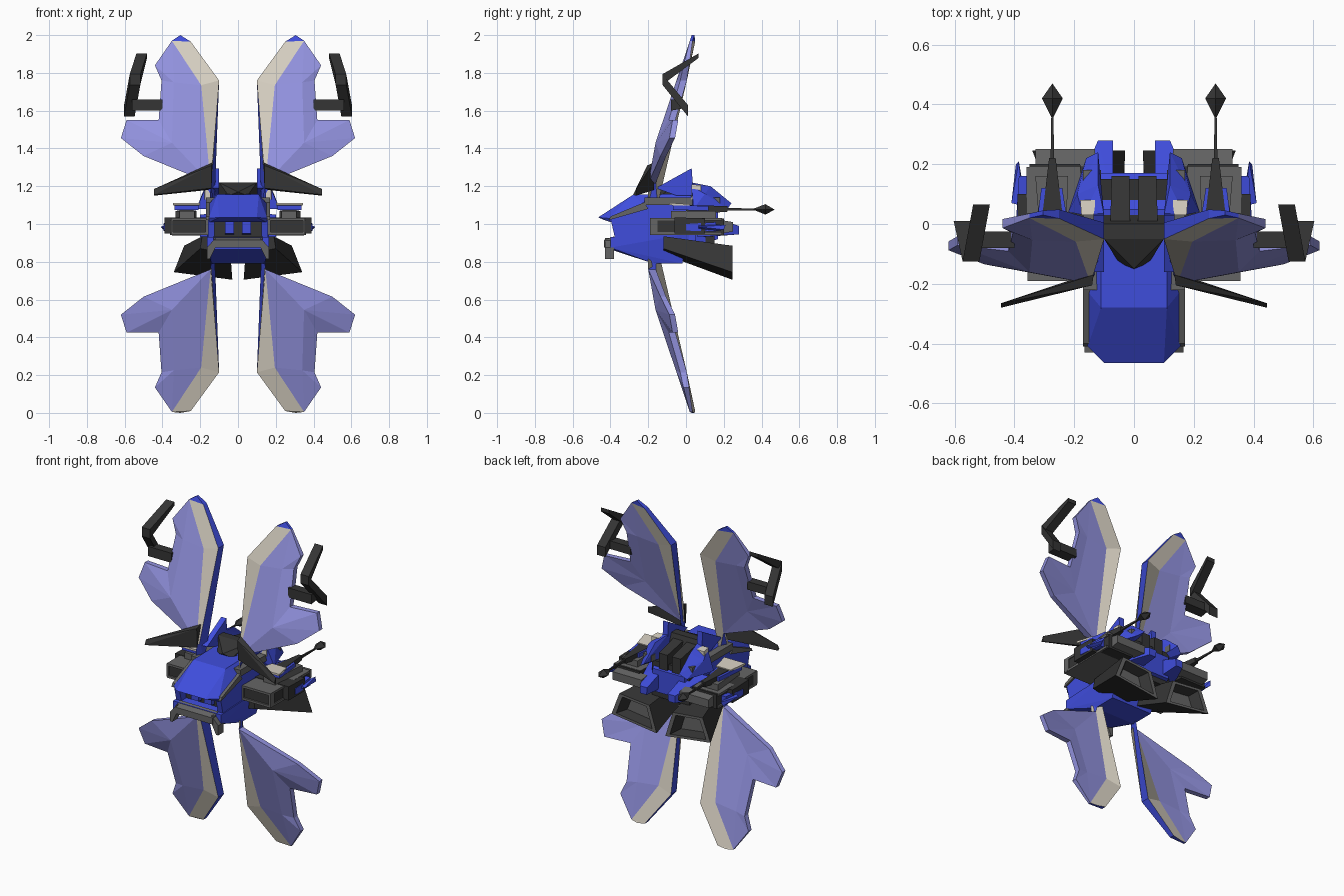
import bpy, bmesh, math
from mathutils import Vector


def material(name, rgb):
    m = bpy.data.materials.new(name)
    m.diffuse_color = (*rgb, 1)
    return m


BLUE = material("blue", (0.05, 0.075, 0.72))
LAV = material("lavender", (0.29, 0.29, 0.74))
TAN = material("bone", (0.68, 0.63, 0.54))
DARK = material("charcoal", (0.035, 0.035, 0.035))
GREY = material("grey", (0.13, 0.13, 0.13))


def finish(name, bm, mats, pair):
    bmesh.ops.recalc_face_normals(bm, faces=bm.faces)
    me = bpy.data.meshes.new(name)
    bm.to_mesh(me)
    bm.free()
    for m in mats:
        me.materials.append(m)
    ob = bpy.data.objects.new(name, me)
    bpy.context.collection.objects.link(ob)
    if pair:
        mod = ob.modifiers.new("mirror", 'MIRROR')
        mod.use_mirror_merge = False
    return ob


def solid(name, mat, pts, pair=True):
    """Convex block; pair=True gives a left and right copy, False one symmetric block."""
    bm = bmesh.new()
    pts = list(pts)
    if not pair:
        pts += [(-x, y, z) for x, y, z in pts]
    for p in pts:
        bm.verts.new(p)
    r = bmesh.ops.convex_hull(bm, input=bm.verts)
    bmesh.ops.delete(bm, geom=[v for v in bm.verts if not v.link_faces], context='VERTS')
    bmesh.ops.dissolve_limit(bm, angle_limit=0.02, verts=bm.verts, edges=bm.edges)
    return finish(name, bm, [mat], pair)


def taper(name, mat, y0, a, y1, b, pair=True):
    """Block between rectangle a at y0 and b at y1, each (x0, x1, z0, z1)."""
    return solid(name, mat, [(x, y, z) for y, r in ((y0, a), (y1, b))
                             for x in r[:2] for z in r[2:]], pair)


# ---- wings: x, z, extra y, thickness ----
WING = dict(
    T0=(.125, 1.10, 0, .05), T1=(.10, 1.76, 0, .055), T2=(.25, 1.965, 0, .03),
    P=(.305, 2.0, 0, .015), S0=(.145, 1.215, 0, .04), S1=(.195, 1.735, 0, .05),
    S2=(.35, 1.97, 0, .015), O1=(.44, 1.84, .01, .03), O2=(.405, 1.76, .02, .035),
    O3=(.42, 1.55, .03, .035), O4=(.59, 1.55, .05, .03), O5=(.62, 1.455, .065, .03),
    O6=(.50, 1.36, .05, .03), R1=(.35, 1.43, 0, .06), R2=(.34, 1.75, 0, .05))
PANELS = ["T0 T1 S1 S0", "T1 T2 S2 S1", "T2 P S2", "S0 S1 R2 R1", "S1 S2 R2", "S2 O1 R2",
          "O1 O2 R2", "O2 O3 R1 R2", "O3 O4 R1", "O4 O5 R1", "O5 O6 R1", "O6 S0 R1"]


def wing(name, upper):
    bm = bmesh.new()
    front, back = {}, {}
    for k, (x, z, dy, t) in WING.items():
        y = max(-.2, -.2 + .336 * (z - 1.315)) + dy
        z = z if upper else max(0, 1.975 - z)
        inner = .025 if k == "T0" else 0
        front[k] = bm.verts.new((x + inner, y, z))
        back[k] = bm.verts.new((x, y + t, z))
    border = {}
    for i, p in enumerate(PANELS):
        ks = p.split()
        mat = 0 if i > 2 else (2 if i == 2 and upper else 1)
        bm.faces.new([front[k] for k in ks]).material_index = mat
        bm.faces.new([back[k] for k in reversed(ks)]).material_index = mat
        for a, b in zip(ks, ks[1:] + ks[:1]):
            if (b, a) in border:
                del border[(b, a)]
            else:
                border[(a, b)] = mat
    # rim: blue along the inner strip, lavender elsewhere
    for (a, b), mat in border.items():
        f = bm.faces.new([front[a], front[b], back[b], back[a]])
        f.material_index = 2 if mat else 0
    finish(name, bm, [LAV, TAN, BLUE], True)


wing("upper_wing", True)
wing("lower_wing", False)

# ---- hooked blades on the upper wings ----
path = [(.51, .065, 1.89, .012), (.545, -.125, 1.765, .028), (.575, .01, 1.60, .03)]
for n, (a, b) in enumerate(zip(path, path[1:])):
    solid(f"hook_blade_{n + 1}", DARK,
          [(x + s * .028, y, z + t * w) for x, y, z, w in (a, b) for s in (-1, 1) for t in (-1, 1)])
taper("hook_stub", DARK, -.08, (.40, .56, 1.60, 1.66), -.025, (.40, .56, 1.61, 1.66))

# ---- nose hood and lower hull ----
solid("nose_hood", BLUE, [(.10, -.465, 1.035), (.11, -.28, 1.155), (.11, .02, 1.16),
                          (.155, -.41, 1.03), (.16, -.22, 1.10), (.16, .05, 1.10),
                          (.16, .05, 1.02), (.10, -.43, 1.02), (.15, -.40, 1.01)], False)
solid("lower_hull", BLUE, [(.14, -.40, .865), (.14, -.17, .79), (.14, -.02, .79),
                           (.165, -.40, .93), (.165, .02, .95), (.165, -.40, .875)], False)
solid("cheek", BLUE, [(x, y, z) for x in (.125, .16) for y, z in
                      ((-.40, 1.03), (-.37, .90), (.05, .90), (.05, 1.08), (-.25, 1.09))])
taper("mouth_core", DARK, -.33, (-.13, .13, .90, 1.04), .15, (-.13, .13, .88, 1.10), False)
taper("mouth_block", BLUE, -.36, (.02, .07, .95, 1.01), -.30, (.02, .07, .94, 1.02))
taper("jaw_lip", GREY, -.435, (0, .13, .875, .915), -.38, (0, .13, .885, .935), False)
solid("jaw_lip_end", GREY, [(x, y, z) for y in (-.43, -.38) for x, z in
                            ((.12, .875), (.12, .925), (.165, .875), (.165, .815), (.15, .815))])
solid("hood_rail", GREY, [(x, y, z) for x in (.135, .17) for y, z in
                          ((-.41, 1.02), (-.40, 1.04), (-.22, 1.115), (-.2, 1.08))])
taper("hood_rail_rear", GREY, -.22, (.115, .17, 1.10, 1.14), .18, (.11, .17, 1.10, 1.14))

# ---- spine and rear body ----
solid("spine_cap", DARK, [(0, -.15, 1.17), (.10, 0, 1.22), (.10, -.05, 1.22), (0, -.03, 1.19),
                          (.115, 0, 1.14), (.05, -.13, 1.15), (.10, .03, 1.14)], False)
taper("spine_block", DARK, -.02, (.012, .08, 1.05, 1.20), .16, (.015, .075, 1.02, 1.16))
taper("rear_body", BLUE, 0, (-.16, .16, .87, 1.12), .17, (-.11, .11, .92, 1.06), False)
solid("dorsal_fin", BLUE, [(x, y, z) for x in (.10, .135) for y, z in
                           ((-.16, 1.19), (.03, 1.295), (.035, 1.22), (-.05, 1.15), (.04, 1.15))])
solid("shoulder_plate", BLUE, [(.10, .03, 1.22), (.17, .03, 1.20), (.12, .13, 1.20),
                               (.19, .10, 1.16), (.12, .24, 1.11), (.16, .22, 1.08),
                               (.22, .04, 1.08), (.10, .03, 1.08)])
taper("bone_patch", TAN, .03, (.13, .176, 1.13, 1.21), .08, (.13, .18, 1.14, 1.205))
solid("tail_prong", BLUE, [(.07, .28, .99), (.12, .28, .99), (.075, .28, .945), (.12, .28, .945),
                           (.07, .08, 1.06), (.20, .06, 1.05), (.07, .08, .93), (.20, .06, .93),
                           (.16, .19, 1.02), (.16, .19, .94)])

# ---- front fins ----
solid("front_fin", DARK, [(.135, -.17, 1.325), (.14, -.205, 1.31), (.14, -.20, 1.19),
                          (.16, -.17, 1.18), (.445, -.265, 1.185), (.445, -.28, 1.155),
                          (.445, -.265, 1.15)])

# ---- lower thrusters with recessed nozzles ----
R = [(.03, .705), (.34, .745), (.285, .885), (.08, .865)]
F = [(.04, .84), (.20, .87), (.19, .935), (.05, .935)]
bm = bmesh.new()
cx, cz = (sum(p[i] for p in R) / 4 for i in (0, 1))
rings = [[bm.verts.new((x, -.12, z)) for x, z in F],
         [bm.verts.new((x, .245, z)) for x, z in R]]
for k, y in ((.80, .245), (.55, .19)):
    rings.append([bm.verts.new((cx + (x - cx) * k, y, cz + (z - cz) * k)) for x, z in R])
bm.faces.new(rings[0])
for j, (a, b) in enumerate(zip(rings, rings[1:])):
    for i in range(4):
        f = bm.faces.new([a[i], a[(i + 1) % 4], b[(i + 1) % 4], b[i]])
        f.material_index = 0 if j != 1 else 1
bm.faces.new(rings[-1]).material_index = 1
finish("thruster", bm, [DARK, GREY], True)

# ---- side pods with framed fronts ----
taper("side_pod", DARK, -.18, (.15, .35, .955, 1.03), .20, (.18, .35, .94, 1.03))
taper("pod_arm", DARK, -.06, (.14, .39, .95, 1.035), .10, (.14, .39, .95, 1.03))
for z in (.95, 1.025):
    taper("pod_frame_bar", GREY, -.19, (.16, .355, z - .007, z + .007), .19,
          (.18, .36, z - .007, z + .007))
for x in (.165, .35):
    taper("pod_frame_post", GREY, -.19, (x - .006, x + .006, .95, 1.03), -.15,
          (x - .006, x + .006, .95, 1.03))
taper("pod_rear_cap", GREY, .19, (.13, .33, .95, 1.02), .25, (.13, .33, .96, 1.01))
solid("pod_spike", BLUE, [(.37, .06, .97), (.37, .06, 1.0), (.40, .10, .985), (.385, .21, .995),
                          (.375, .15, .96), (.41, .07, .985), (.395, .20, .97)])
taper("pod_side_strip", BLUE, 0, (.36, .395, .965, 1.0), .16, (.355, .385, .96, 1.01))

# ---- guns on top of the pods ----
taper("gun_base", GREY, -.08, (.23, .31, 1.03, 1.07), .16, (.22, .33, 1.03, 1.07))
taper("gun_cover", BLUE, -.07, (.21, .335, 1.075, 1.10), .12, (.24, .31, 1.07, 1.095))
taper("gun_trim", TAN, -.09, (.20, .345, 1.10, 1.112), .02, (.22, .32, 1.095, 1.105))
taper("gun_body", DARK, .0, (.235, .31, 1.05, 1.10), .22, (.262, .284, 1.065, 1.095))
taper("gun_barrel", DARK, .15, (.266, .280, 1.07, 1.088), .40, (.270, .276, 1.073, 1.08))
solid("gun_tip", DARK, [(.273, .35, 1.078), (.273, .47, 1.076), (.238, .42, 1.076),
                        (.308, .42, 1.076), (.273, .42, 1.105), (.273, .42, 1.05)])
